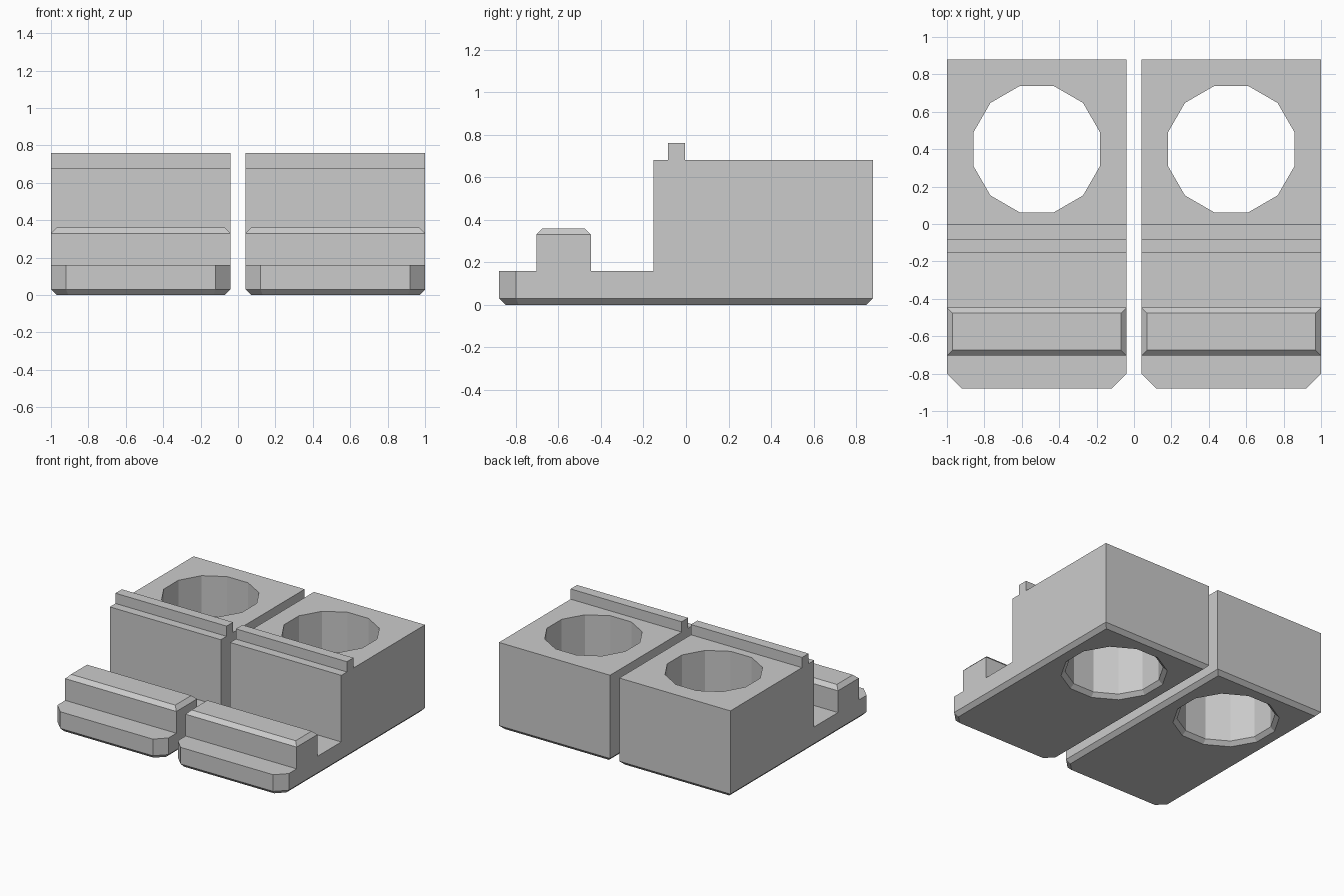
import bpy, bmesh, math

if "Cube" in bpy.data.objects:
    bpy.data.objects.remove(bpy.data.objects["Cube"])

CHAMFER = 0.03
HOLE_Y, HOLE_R, SIDES = 0.40, 0.35, 12

grey = bpy.data.materials.new("light grey")
grey.diffuse_color = (0.6, 0.6, 0.6, 1)
grey.use_nodes = True
grey.node_tree.nodes["Principled BSDF"].inputs["Base Color"].default_value = grey.diffuse_color

# Side profile (y, z): toe plate, clamp rail, channel, block with ridge
PROFILE = [(-0.88, 0), (0.88, 0), (0.88, 0.68), (-0.004, 0.68), (-0.004, 0.76),
           (-0.084, 0.76), (-0.084, 0.68), (-0.154, 0.68), (-0.154, 0.16),
           (-0.447, 0.16), (-0.447, 0.36), (-0.704, 0.36), (-0.704, 0.16), (-0.88, 0.16)]


def make_object(name, bm):
    bmesh.ops.recalc_face_normals(bm, faces=bm.faces[:])
    mesh = bpy.data.meshes.new(name)
    bm.to_mesh(mesh)
    bm.free()
    mesh.materials.append(grey)
    obj = bpy.data.objects.new(name, mesh)
    bpy.context.collection.objects.link(obj)
    return obj


def chamfer(bm, width, rule):
    edges = [e for e in bm.edges if rule([v.co for v in e.verts])]
    bmesh.ops.bevel(bm, geom=edges, offset=width, offset_type='OFFSET',
                    segments=1, profile=0.5, affect='EDGES')


def holder_body(name, x0, x1):
    bm = bmesh.new()
    face = bm.faces.new([bm.verts.new((x0, y, z)) for y, z in PROFILE])
    ext = bmesh.ops.extrude_face_region(bm, geom=[face])
    moved = [g for g in ext["geom"] if isinstance(g, bmesh.types.BMVert)]
    bmesh.ops.translate(bm, vec=(x1 - x0, 0, 0), verts=moved)
    bmesh.ops.recalc_face_normals(bm, faces=bm.faces[:])
    # front corners, then rail top, then underside
    chamfer(bm, 0.08, lambda p: all(c.y < -0.87 for c in p) and abs(p[0].z - p[1].z) > 0.1)
    chamfer(bm, CHAMFER, lambda p: all(abs(c.z - 0.36) < 1e-4 for c in p))
    chamfer(bm, CHAMFER, lambda p: all(c.z < 1e-4 for c in p))
    return make_object(name, bm)


def hole_cutter(x):
    # twelve-sided hole, flared at the bottom
    bm = bmesh.new()
    rings = []
    for z, r in ((-CHAMFER, HOLE_R + 2 * CHAMFER), (CHAMFER, HOLE_R), (0.9, HOLE_R)):
        angles = [(i + 0.5) * math.tau / SIDES for i in range(SIDES)]
        rings.append([bm.verts.new((x + r * math.cos(a), HOLE_Y + r * math.sin(a), z))
                      for a in angles])
    for low, high in zip(rings, rings[1:]):
        for i in range(SIDES):
            j = (i + 1) % SIDES
            bm.faces.new((low[i], low[j], high[j], high[i]))
    bm.faces.new(rings[0])
    bm.faces.new(rings[-1])
    return make_object("hole_cutter", bm)


# Two identical holders side by side
for name, x0, x1 in (("left_holder", -1.0, -0.04), ("right_holder", 0.04, 1.0)):
    body = holder_body(name, x0, x1)
    cutter = hole_cutter((x0 + x1) / 2)
    mod = body.modifiers.new("hole", 'BOOLEAN')
    mod.operation, mod.solver, mod.object = 'DIFFERENCE', 'EXACT', cutter
    bpy.context.view_layer.objects.active = body
    bpy.ops.object.modifier_apply(modifier=mod.name)
    bpy.data.objects.remove(cutter)
